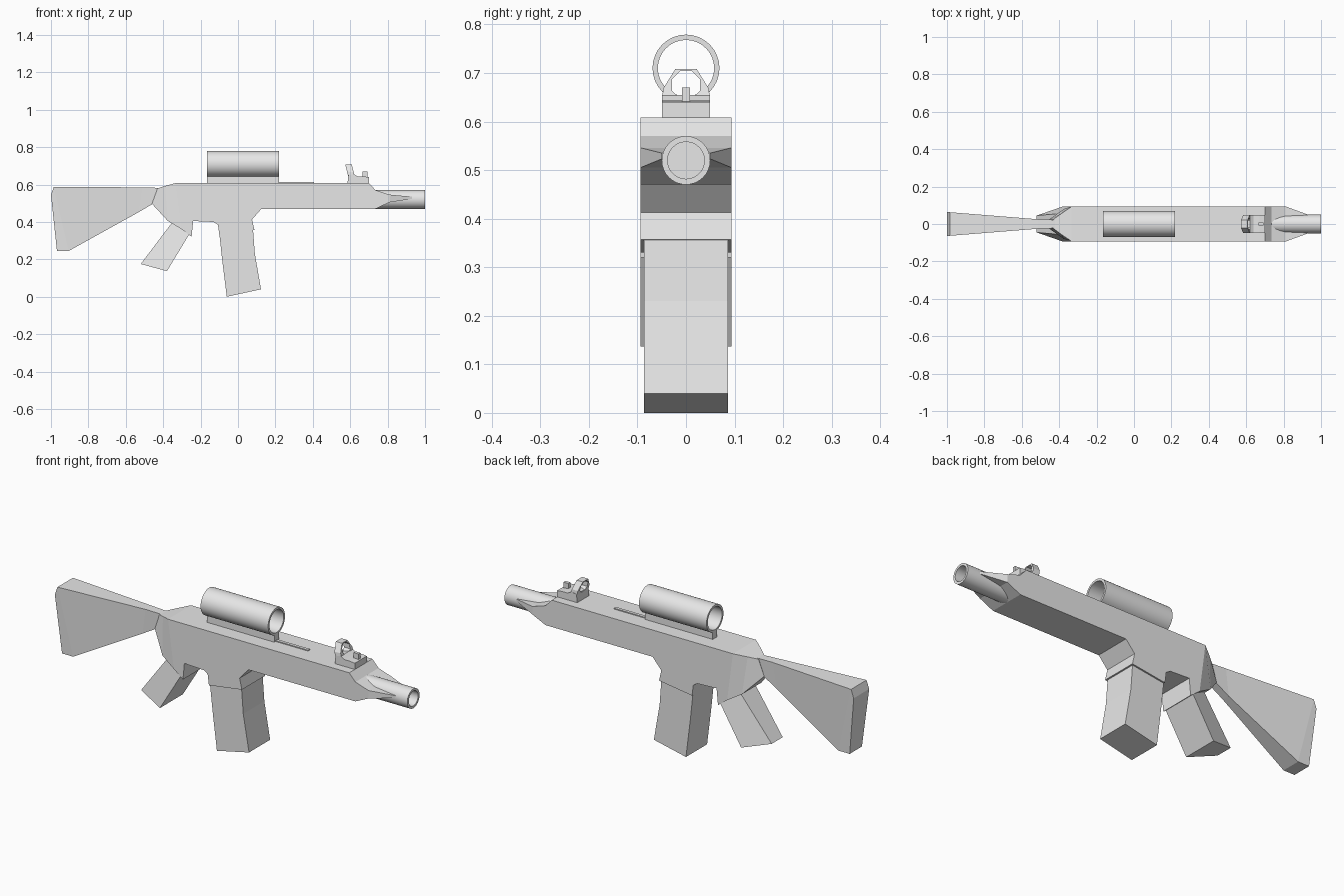
import bpy
import bmesh
from math import cos, sin, tau, radians

cube = bpy.data.objects.get("Cube")
if cube:
    bpy.data.objects.remove(cube)

grey = bpy.data.materials.new("light_grey")
grey.use_nodes = True
grey.diffuse_color = (0.8, 0.8, 0.8, 1)
grey.node_tree.nodes["Principled BSDF"].inputs["Base Color"].default_value = (0.8, 0.8, 0.8, 1)


def skin(name, rings, caps=True, loop=False):
    """Join equal-length rings of points with quads, optionally capped or looped."""
    bm = bmesh.new()
    rows = [[bm.verts.new(p) for p in ring] for ring in rings]
    n = len(rows[0])
    pairs = list(zip(rows, rows[1:])) + ([(rows[-1], rows[0])] if loop else [])
    for a, b in pairs:
        for i in range(n):
            j = (i + 1) % n
            bm.faces.new((a[i], a[j], b[j], b[i]))
    if caps and not loop:
        bm.faces.new(rows[0])
        bm.faces.new(rows[-1])
    bmesh.ops.recalc_face_normals(bm, faces=bm.faces)
    mesh = bpy.data.meshes.new(name)
    bm.to_mesh(mesh)
    bm.free()
    mesh.materials.append(grey)
    obj = bpy.data.objects.new(name, mesh)
    bpy.context.collection.objects.link(obj)
    return obj


def prism(name, profile, half):
    """Side profile (x, z) extruded symmetrically across y."""
    return skin(name, [[(x, y, z) for x, z in profile] for y in (-half, half)])


def loft(name, sections):
    """Symmetric sections, each a list of (x, z, half width)."""
    return skin(name, [[(x, w, z) for x, z, w in s] + [(x, -w, z) for x, z, w in reversed(s)]
                       for s in sections])


def box(name, x0, x1, half, z0, z1):
    return prism(name, [(x0, z0), (x1, z0), (x1, z1), (x0, z1)], half)


def turned(name, profile, z, loop=False, n=32):
    """Profile of (x, radius) turned about an axis along x."""
    rings = [[(x, r * cos(tau * i / n), z + r * sin(tau * i / n)) for i in range(n)]
             for x, r in profile]
    obj = skin(name, rings, loop=loop)
    bpy.context.view_layer.objects.active = obj
    for o in bpy.context.selected_objects:
        o.select_set(False)
    obj.select_set(True)
    bpy.ops.object.shade_smooth_by_angle(angle=radians(30))
    return obj


# Receiver with magazine well and rear ledge
prism("receiver", [(-0.333, 0.608), (0.70, 0.608), (0.735, 0.57), (0.735, 0.47),
                   (0.125, 0.47), (0.075, 0.413), (0.088, 0.357), (-0.10, 0.33),
                   (-0.107, 0.385), (-0.13, 0.40), (-0.24, 0.405), (-0.248, 0.32),
                   (-0.30, 0.36)], 0.094)

# Rear housing narrowing into the stock
loft("rear_housing", [[(-0.333, 0.608, 0.094), (-0.30, 0.36, 0.094)],
                      [(-0.39, 0.592, 0.055), (-0.375, 0.405, 0.08)],
                      [(-0.43, 0.58, 0.025), (-0.46, 0.497, 0.02)]])

# Wedge-shaped nose around the barrel
loft("nose", [[(0.735, 0.57, 0.094), (0.735, 0.47, 0.094)],
              [(0.81, 0.546, 0.094), (0.81, 0.505, 0.094)],
              [(0.93, 0.535, 0.05), (0.93, 0.523, 0.05)]])

# Shoulder stock
loft("stock", [[(-0.42, 0.582, 0.022), (-0.455, 0.497, 0.02)],
               [(-0.51, 0.585, 0.025), (-0.53, 0.453, 0.02)],
               [(-0.985, 0.587, 0.063), (-0.905, 0.245, 0.05)],
               [(-1.0, 0.545, 0.063), (-0.968, 0.245, 0.05)]])

# Grip, thinner at the back
loft("grip", [[(-0.26, 0.335, 0.094), (-0.35, 0.40, 0.06)],
              [(-0.38, 0.137, 0.094), (-0.52, 0.175, 0.045)]])

# Slightly curved magazine
prism("magazine", [(-0.10, 0.34), (-0.085, 0.20), (-0.06, 0.0), (0.123, 0.04),
                   (0.09, 0.23), (0.08, 0.365)], 0.086)

# Barrel with a shallow bore
turned("barrel", [(0.70, 0.05), (1.0, 0.05), (1.0, 0.038), (0.945, 0.038)], 0.52)

# Open scope tube on a narrow mount, with a thin rail ahead of it
turned("scope_tube", [(-0.165, 0.069), (0.22, 0.069), (0.22, 0.058), (-0.165, 0.058)],
       0.71, loop=True)
box("scope_mount", -0.165, 0.22, 0.018, 0.60, 0.648)
box("top_rail", 0.11, 0.405, 0.008, 0.60, 0.613)

# Sight base, post and leaning ring
prism("sight_base", [(0.585, 0.60), (0.70, 0.60), (0.70, 0.64), (0.672, 0.643),
                     (0.64, 0.643), (0.62, 0.655), (0.59, 0.65)], 0.049)
box("sight_post", 0.665, 0.692, 0.008, 0.635, 0.67)
right_half = [(0.022, 0.708), (0.047, 0.668), (0.049, 0.65), (0.022, 0.64)]
outer = right_half + [(-y, z) for y, z in reversed(right_half)]
inner = [(0.031 * sin(tau * (i + 0.5) / 8), 0.675 + 0.031 * cos(tau * (i + 0.5) / 8))
         for i in range(8)]
skin("sight_ring", [[(x - 0.25 * (z - 0.64), y, z) for y, z in ring]
                    for x, ring in ((0.59, outer), (0.625, outer), (0.625, inner), (0.59, inner))],
     loop=True)
